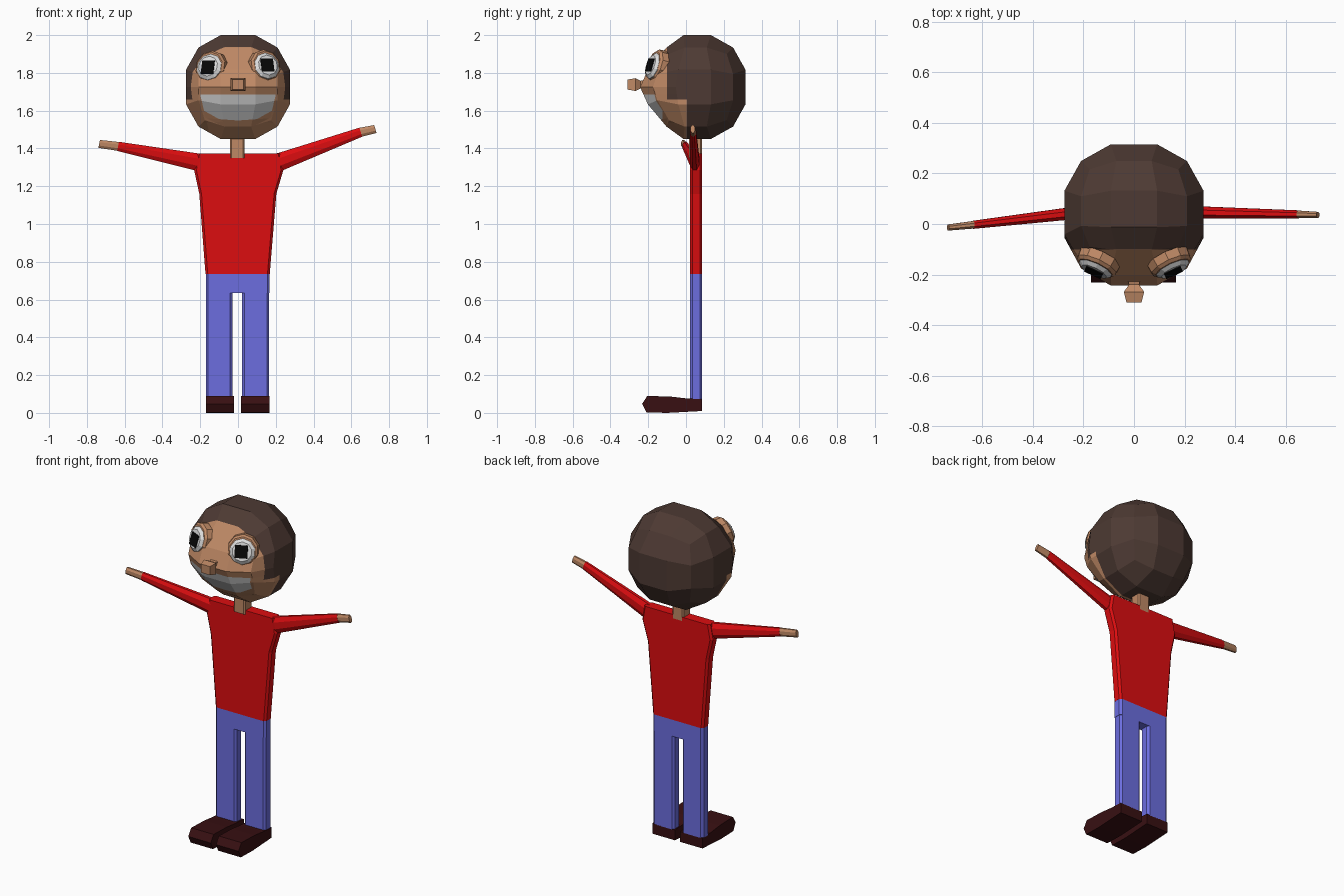
import bpy, bmesh, math
from mathutils import Vector, Matrix

if "Cube" in bpy.data.objects:
    bpy.data.objects.remove(bpy.data.objects["Cube"])


def mat(name, r, g, b):
    m = bpy.data.materials.new(name)
    m.diffuse_color = (r, g, b, 1)
    m.use_nodes = True
    m.node_tree.nodes["Principled BSDF"].inputs["Base Color"].default_value = m.diffuse_color
    return m


SKIN = mat("skin", .52, .25, .13)
HAIR = mat("dark_brown_hair", .075, .042, .033)
WHITE = mat("white", .74, .74, .74)
BLACK = mat("black", .002, .002, .002)
RED = mat("red_shirt", .72, .004, .005)
BLUE = mat("blue_trousers", .15, .155, .74)
MAROON = mat("maroon_shoe", .04, .005, .006)


def finish(bm, name, mats):
    bmesh.ops.recalc_face_normals(bm, faces=bm.faces[:])
    me = bpy.data.meshes.new(name)
    bm.to_mesh(me)
    bm.free()
    for m in mats:
        me.materials.append(m)
    ob = bpy.data.objects.new(name, me)
    bpy.context.collection.objects.link(ob)
    return ob


def loft(name, rings, m, matrix=None):
    """Skin a row of closed rings and cap both ends."""
    bm = bmesh.new()
    vs = [[bm.verts.new(p) for p in r] for r in rings]
    n = len(vs[0])
    for a, b in zip(vs, vs[1:]):
        for i in range(n):
            bm.faces.new((a[i], a[(i + 1) % n], b[(i + 1) % n], b[i]))
    bm.faces.new(vs[0][::-1])
    bm.faces.new(vs[-1])
    if matrix:
        bm.transform(matrix)
    return finish(bm, name, [m])


def slab(x0, x1, y0, y1, z, c=.012):
    """Horizontal rectangle with chamfered corners."""
    return [(x0 + c, y0, z), (x1 - c, y0, z), (x1, y0 + c, z), (x1, y1 - c, z),
            (x1 - c, y1, z), (x0 + c, y1, z), (x0, y1 - c, z), (x0, y0 + c, z)]


# head: faceted ball, narrowed towards forehead and chin at the front
C = Vector((0, .04, 1.725))
bm = bmesh.new()
bmesh.ops.create_cube(bm, size=2)
bmesh.ops.subdivide_edges(bm, edges=bm.edges[:], cuts=2, use_grid_fill=True)
for v in bm.verts:
    v.co = v.co.normalized() * .304 + C


def cut(co, no, test=lambda p: True):
    fs = [f for f in bm.faces if test(f.calc_center_median())]
    es = {e for f in fs for e in f.edges}
    vs = {v for f in fs for v in f.verts}
    bmesh.ops.bisect_plane(bm, geom=fs + list(es) + list(vs), dist=1e-5,
                           plane_co=co, plane_no=no)


cut(C, (0, 0, 1), lambda p: p.y < .04)
cut(C, (0, 1, 0))
for v in bm.verts:
    if v.co.y < C.y:
        v.co.y = C.y + (v.co.y - C.y) * (1.03 - 1.65 * abs(v.co.z - C.z))

# hairline cuts
cut((0, -.1, 0), (0, 1, 0))
cut((0, 0, 1.66), (0, 0, 1), lambda p: -.1 < p.y < .05)
cut((0, .005, 0), (0, 1, 0), lambda p: p.z < 1.66)

# grin cut into the face along a convex outline
grin = [(-.2, 1.685), (-.18, 1.6), (-.1, 1.555), (0, 1.548),
        (.1, 1.555), (.18, 1.6), (.2, 1.685)]
edges = [(a, b) for a, b in zip(grin, grin[1:] + grin[:1])]
for a, b in edges:
    cut((a[0], 0, a[1]), (-(b[1] - a[1]), 0, b[0] - a[0]),
        lambda p: p.y < -.02 and p.z < 1.75)
for f in bm.faces:
    p = f.calc_center_median()
    if p.y > (-.1 if p.z > 1.66 else .005):
        f.material_index = 1
    elif all(-(b[1] - a[1]) * (p.x - a[0]) + (b[0] - a[0]) * (p.z - a[1]) > 0
             for a, b in edges):
        f.material_index = 2
finish(bm, "head", [SKIN, HAIR, WHITE])

# nose
loft("nose", [[(sx * w, y, 1.738 + sz * h) for sx, sz in
               ((-1, -1), (1, -1), (1, 1), (-1, 1))]
              for y, w, h in ((-.2, .03, .03), (-.24, .02, .02),
                              (-.268, .04, .034), (-.31, .03, .026))], SKIN)


# eyes: lid, bulging white and square pupil, each facing outwards and up
def disc(rings, n=10):
    return [[(r * math.cos(2 * math.pi * (i + .5) / n), y,
              r * math.sin(2 * math.pi * (i + .5) / n)) for i in range(n)]
            for r, y in rings]


for side, s, z, px, pz in (("left", -1, 1.828, 0, -.006),
                           ("right", 1, 1.834, -.004, 0)):
    M = (Matrix.Translation((s * .148, -.166, z))
         @ Matrix.Rotation(s * math.radians(25), 4, 'Z')
         @ Matrix.Rotation(math.radians(-17), 4, 'X'))
    loft(side + "_eyelid", disc([(.09, .035), (.086, .0), (.074, -.012)]),
         SKIN, M @ Matrix.Translation((0, 0, .008)))
    loft(side + "_eye", disc([(.074, .02), (.072, -.012), (.055, -.026)]), WHITE, M)
    loft(side + "_pupil", [[(px + a * .036, y, pz + b * .036) for a, b in
                            ((-1, -1), (1, -1), (1, 1), (-1, 1))]
                           for y in (-.024, -.03)], BLACK, M)

# neck
loft("neck", [slab(-.042, .035, .015, .085, z, .008) for z in (1.35, 1.42, 1.5)], SKIN)

# shirt body
loft("shirt", [slab(x0, x1, .022, .085, z) for x0, x1, z in
               ((-.172, .168, .735), (-.205, .203, 1.16),
                (-.232, .24, 1.285), (-.215, .225, 1.373))], RED)

# trousers
loft("hips", [slab(-.17, .167, .022, .085, z) for z in (.635, .735)], BLUE)
for side, x0, x1 in (("left", -.17, -.03), ("right", .022, .165)):
    loft(side + "_leg", [slab(x0, x1, .022, .085, z) for z in (.07, .64)], BLUE)

# shoes
shoe = [(.085, .01), (.085, .072), (.0, .077), (-.08, .086), (-.205, .09),
        (-.232, .048), (-.21, .003), (-.1, 0)]
for side, x0, x1 in (("left", -.17, -.02), ("right", .015, .166)):
    loft(side + "_shoe", [[(x, y, z) for y, z in shoe] for x in (x0, x1)], MAROON)


# arms and hands: tapered eight-sided tubes
def oval(x, y, z, ry, rz, lean):
    ring = []
    for i in range(8):
        a = math.pi / 8 + i * math.pi / 4
        h = rz * math.sin(a) / math.sin(3 * math.pi / 8)
        ring.append((x - lean * h, y + ry * math.cos(a) * 1.08, z + h))
    return ring


for side, base, wrist, tip, lean in (
        ("left", (-.215, .046, 1.328), (-.635, -.003, 1.411), (-.735, -.014, 1.424), -.2),
        ("right", (.23, .046, 1.332), (.65, .038, 1.486), (.727, .036, 1.503), .3)):
    inner = (base[0] * .7, .052, 1.315)
    loft(side + "_sleeve", [oval(*inner, .026, .045, lean), oval(*base, .025, .045, lean),
                            oval(*wrist, .016, .024, lean)], RED)
    loft(side + "_hand", [oval(*wrist, .015, .023, lean),
                          oval(*tip, .012, .021, lean)], SKIN)
